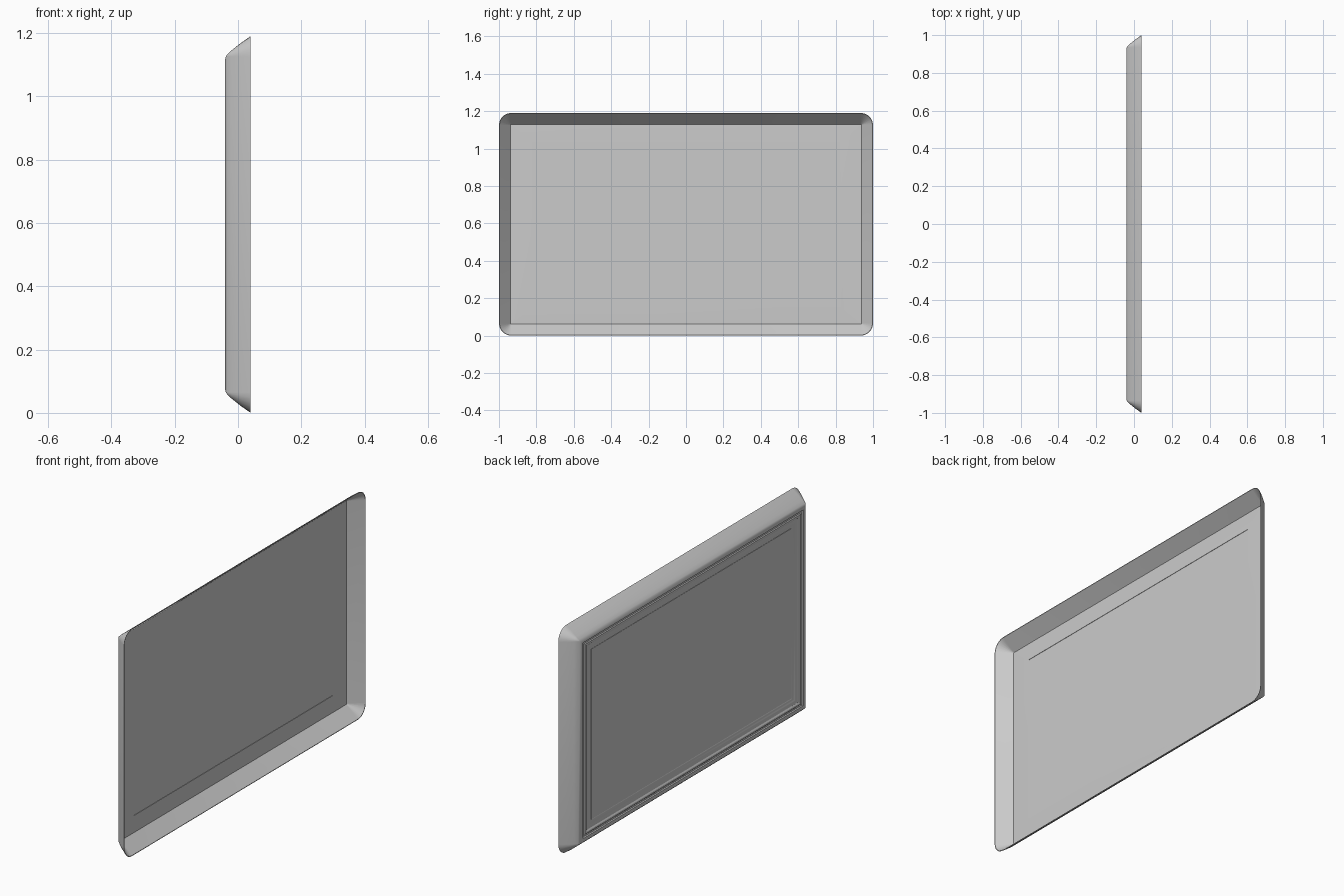
import bpy, bmesh, math

if "Cube" in bpy.data.objects:
    bpy.data.objects.remove(bpy.data.objects["Cube"])

HALF_Y, HALF_Z, MID_Z = 1.0, 0.595, 0.595
CORNER = 0.065
STEPS = 6


def ring(bm, x, inset):
    """Rounded rectangle in the YZ plane; the side moulding is wider than the top one."""
    extra = max(inset - 0.06, 0)
    hy = HALF_Y - inset
    hz = HALF_Z - (inset - extra) - extra * 0.8
    r = max(CORNER - inset, 0.0)
    verts = []
    for q, (sy, sz) in enumerate([(1, 1), (-1, 1), (-1, -1), (1, -1)]):
        for i in range(STEPS + 1):
            a = math.pi / 2 * (q + i / STEPS)
            verts.append(bm.verts.new((x, sy * (hy - r) + r * math.cos(a),
                                       MID_Z + sz * (hz - r) + r * math.sin(a))))
    return verts


def finish(bm, name):
    bmesh.ops.remove_doubles(bm, verts=bm.verts, dist=0.0001)
    bmesh.ops.recalc_face_normals(bm, faces=bm.faces)
    me = bpy.data.meshes.new(name)
    bm.to_mesh(me)
    bm.free()
    ob = bpy.data.objects.new(name, me)
    bpy.context.collection.objects.link(ob)
    bpy.ops.object.select_all(action='DESELECT')
    ob.select_set(True)
    bpy.context.view_layer.objects.active = ob
    bpy.ops.object.shade_smooth_by_angle(angle=math.radians(30))
    return ob


# moulded frame: closed (x, inset) profile swept around the rectangle
profile = [
    (0.040, 0.000), (0.010, 0.021), (-0.020, 0.045), (-0.034, 0.058), (-0.040, 0.070),  # outer flare
    (-0.041, 0.088), (-0.036, 0.092), (-0.036, 0.102),                                  # first step
    (-0.040, 0.107), (-0.040, 0.118), (-0.036, 0.126),                                  # bead
    (-0.036, 0.142), (-0.033, 0.150), (-0.033, 0.164), (-0.028, 0.175),                 # inner lip
    (-0.026, 0.175), (-0.028, 0.062), (0.040, 0.003),                                   # hollow back
]
bm = bmesh.new()
rings = [ring(bm, *p) for p in profile]
n = len(rings[0])
for k, a in enumerate(rings):
    b = rings[(k + 1) % len(rings)]
    for i in range(n):
        j = (i + 1) % n
        bm.faces.new((a[i], a[j], b[j], b[i]))
finish(bm, "frame")

# flat panel held by the inner lip
bm = bmesh.new()
front = ring(bm, -0.031, 0.172)
back = ring(bm, -0.029, 0.172)
bmesh.ops.remove_doubles(bm, verts=bm.verts, dist=0.0001)
front = [v for v in bm.verts if v.co.x < -0.03]
back = [v for v in bm.verts if v.co.x > -0.03]
for loop in (front, back):
    loop.sort(key=lambda v: math.atan2(v.co.z - MID_Z, v.co.y))
    bm.faces.new(loop)
for i in range(len(front)):
    j = (i + 1) % len(front)
    bm.faces.new((front[i], front[j], back[j], back[i]))
finish(bm, "panel")
